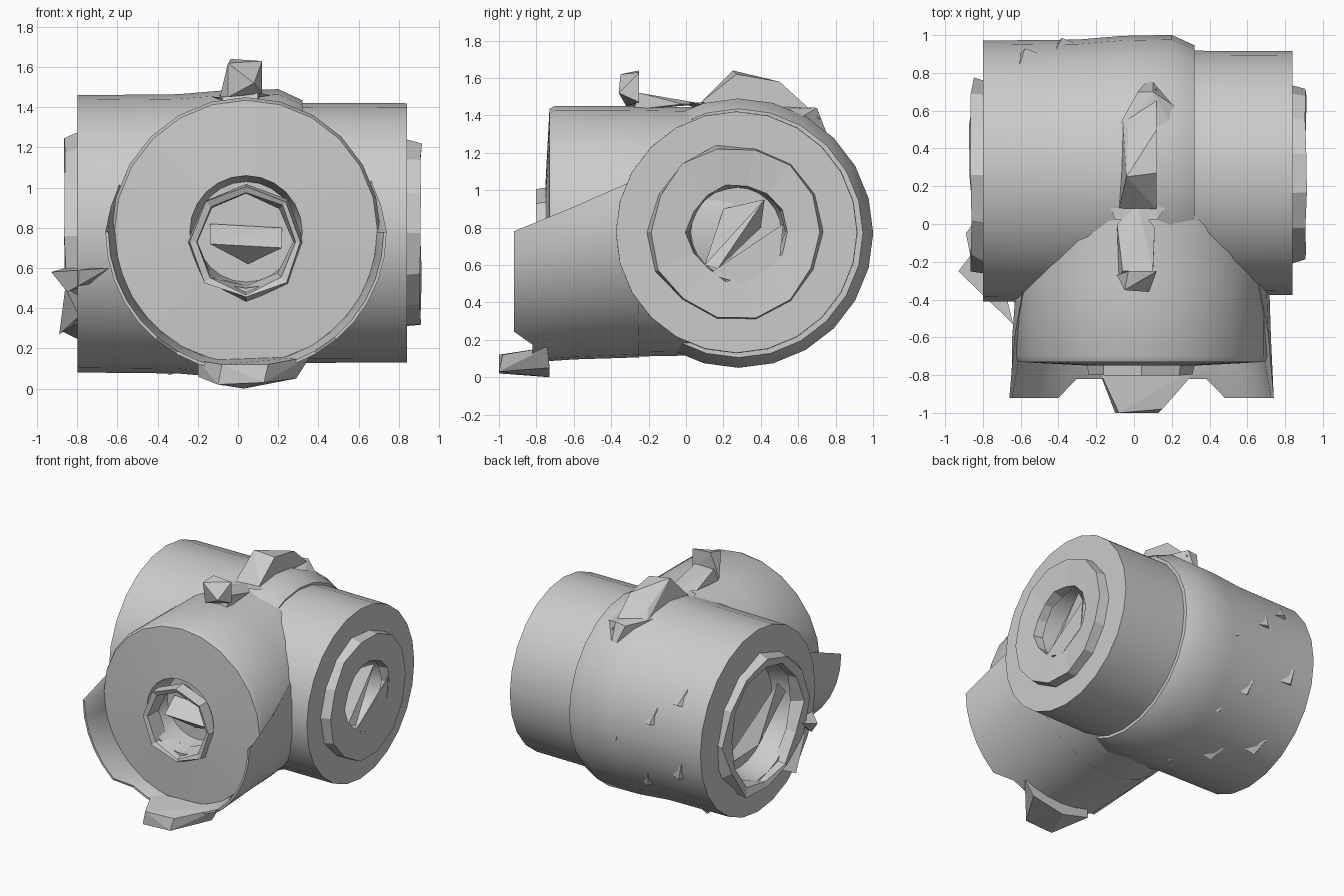
import bpy, bmesh, math, random
from mathutils import Vector

random.seed(4)
old = bpy.data.objects.get("Cube")
if old:
    bpy.data.objects.remove(old, do_unlink=True)

metal = bpy.data.materials.new("plain grey")
metal.use_nodes = True
metal.diffuse_color = (0.6, 0.6, 0.6, 1)
metal.node_tree.nodes["Principled BSDF"].inputs["Base Color"].default_value = (0.6, 0.6, 0.6, 1)


def finish(name, bm, smooth):
    bmesh.ops.recalc_face_normals(bm, faces=bm.faces[:])
    mesh = bpy.data.meshes.new(name)
    bm.to_mesh(mesh)
    bm.free()
    mesh.materials.append(metal)
    obj = bpy.data.objects.new(name, mesh)
    bpy.context.collection.objects.link(obj)
    if smooth:
        bpy.ops.object.select_all(action="DESELECT")
        obj.select_set(True)
        bpy.context.view_layer.objects.active = obj
        bpy.ops.object.shade_smooth_by_angle(angle=math.radians(32))
    return obj


def turned(name, axis, center, profile, sides=24, rough=0.0, ring_only=False):
    """Revolve (distance along axis, radius) points; rough makes ragged rims.
    A ring closes back on its first point, any other shape is capped."""
    bm = bmesh.new()
    rings = []
    for t, r in profile:
        ring = []
        for i in range(sides):
            a = math.tau * i / sides
            rr = r + random.uniform(-rough, rough)
            tt = t + random.uniform(-rough, rough) * 0.4
            u, z = center[0] + rr * math.cos(a), center[1] + rr * math.sin(a)
            ring.append(bm.verts.new((tt, u, z) if axis == "X" else (u, tt, z)))
        rings.append(ring)
    pairs = list(zip(rings, rings[1:]))
    if ring_only:
        pairs.append((rings[-1], rings[0]))
    else:
        bm.faces.new(rings[0])
        bm.faces.new(rings[-1])
    for p, q in pairs:
        for i in range(sides):
            j = (i + 1) % sides
            bm.faces.new((p[i], p[j], q[j], q[i]))
    return finish(name, bm, not ring_only)


def chunk(name, points):
    """Faceted solid wrapped around a few points."""
    bm = bmesh.new()
    for p in points:
        bm.verts.new(p)
    bmesh.ops.convex_hull(bm, input=bm.verts[:])
    loose = [v for v in bm.verts if not v.link_faces]
    bmesh.ops.delete(bm, geom=loose, context="VERTS")
    return finish(name, bm, False)


AXLE = (0.281, 0.77)
SIDE = (0.27, 0.775)
FRONT = (0.04, 0.78)

# Main crosswise drum with its swollen middle, recessed at the right end
turned("main_drum", "X", AXLE,
       [(-0.64, 0.40), (-0.80, 0.45), (-0.80, 0.69), (-0.30, 0.695),
        (-0.06, 0.715), (0.20, 0.72), (0.32, 0.665), (0.32, 0.5)])

# Narrower left drum with a recessed end
turned("left_drum", "X", SIDE,
       [(0.2, 0.648), (0.84, 0.645), (0.84, 0.27), (0.68, 0.24)])

# Raised pad round the left hollow, ragged ring round the right one
turned("left_end_ring", "X", SIDE,
       [(0.83, 0.47), (0.91, 0.455), (0.895, 0.26), (0.83, 0.25)], 14, 0.015, True)
turned("right_end_ring", "X", (0.26, 0.76),
       [(-0.78, 0.52), (-0.86, 0.50), (-0.85, 0.43), (-0.78, 0.42)], 12, 0.035, True)

# Front tube with a slightly domed face and a hollow centre
turned("front_tube", "Y", FRONT,
       [(0.25, 0.66), (-0.3, 0.67), (-0.70, 0.67), (-0.73, 0.655),
        (-0.75, 0.28), (-0.55, 0.25)])

# Eight-sided rim round the front hollow
turned("front_hollow_rim", "Y", (0.04, 0.73),
       [(-0.72, 0.30), (-0.80, 0.28), (-0.79, 0.25), (-0.66, 0.23)], 8, 0.015, True)

# Flared lip wrapping the lower half of the front tube, climbing towards the back
bm = bmesh.new()
rows = []
for i in range(19):
    sweep = 2 * i / 18 - 1
    row = []
    lip = -0.92 if abs(math.sin(sweep * math.pi / 2)) > 0.5 else -0.82
    for r, y, reach in ((0.674, -0.25, 115), (0.685, -0.6, 101), (0.70, lip, 90),
                        (0.685, lip, 90), (0.65, -0.72, 90)):
        a = math.radians(270 + sweep * reach)
        row.append(bm.verts.new((FRONT[0] + r * math.cos(a), y, FRONT[1] + r * math.sin(a))))
    rows.append(row)
for p, q in zip(rows, rows[1:]):
    for k in range(5):
        m = (k + 1) % 5
        bm.faces.new((p[k], p[m], q[m], q[k]))
bm.faces.new(rows[0])
bm.faces.new(rows[-1])
finish("front_lower_lip", bm, True)

# Wedge under the front tube
chunk("front_foot", [(-0.2, -0.73, 0.06), (0.29, -0.73, 0.05), (-0.1, -1.0, 0.02),
                     (0.13, -1.0, 0.03), (0.03, -0.73, 0.0), (-0.08, -1.0, 0.12),
                     (0.15, -0.98, 0.12), (0.36, -0.74, 0.16), (-0.2, -0.74, 0.14)])

# Crest along the top: low saddle, rear peak, front knob and its tail
chunk("top_saddle", [(-0.1, 0.02, 1.45), (0.12, 0.02, 1.47), (-0.05, 0.5, 1.45),
                     (0.32, 0.3, 1.42), (0.25, 0.6, 1.38), (0.1, 0.7, 1.44),
                     (0.02, 0.7, 1.43), (0.1, 0.8, 1.18), (-0.2, 0.3, 1.45)])
chunk("top_rear_peak", [(-0.08, 0.08, 1.45), (0.12, 0.08, 1.47), (-0.04, 0.25, 1.64),
                        (0.12, 0.27, 1.62), (0.12, 0.5, 1.58), (-0.03, 0.5, 1.5),
                        (-0.06, 0.55, 1.43), (0.12, 0.72, 1.38), (0.12, 0.58, 1.45)])
chunk("top_front_knob", [(-0.05, -0.35, 1.62), (0.12, -0.25, 1.63), (-0.03, -0.25, 1.64),
                         (0.08, -0.36, 1.52), (-0.09, -0.27, 1.45), (0.12, -0.25, 1.47),
                         (-0.05, -0.32, 1.45)])
chunk("top_knob_tail", [(-0.06, -0.25, 1.52), (0.1, -0.25, 1.52), (-0.09, 0.0, 1.46),
                        (0.11, -0.02, 1.46), (0.02, 0.1, 1.46), (-0.08, -0.28, 1.43),
                        (0.1, -0.28, 1.43)])

# Fin at the right front corner, a shard below it, and the web at the left corner
chunk("right_corner_fin", [(-0.93, -0.25, 0.58), (-0.85, -0.29, 0.48), (-0.86, -0.16, 0.6),
                           (-0.64, -0.53, 0.6), (-0.72, -0.2, 0.6), (-0.74, -0.36, 0.52)])
chunk("right_ring_shard", [(-0.89, -0.05, 0.27), (-0.80, 0.08, 0.33), (-0.86, -0.2, 0.5),
                           (-0.79, -0.18, 0.55), (-0.79, -0.12, 0.36)])
chunk("left_front_web", [(0.33, -0.15, 1.28), (0.68, -0.5, 0.8), (0.69, -0.68, 0.7),
                         (0.3, -0.2, 0.8), (0.47, -0.25, 1.2), (0.36, -0.63, 1.3)])

# Crooked pieces inside the hollows, and the plate across the left one
chunk("right_hollow_bar", [(-0.84, 0.0, 0.9), (-0.84, 0.1, 1.0), (-0.66, 0.55, 0.45),
                           (-0.66, 0.45, 0.45), (-0.82, 0.3, 0.6)])
chunk("left_hollow_plate", [(x, y, z) for x in (0.89, 0.897)
                            for y, z in ((0.52, 0.82), (0.12, 0.55), (0.3, 0.5), (0.5, 0.62))])
chunk("left_hollow_bar", [(0.85, 0.1, 0.6), (0.87, 0.17, 0.58), (0.85, 0.42, 0.95),
                          (0.68, 0.2, 0.9), (0.7, 0.4, 0.8)])
chunk("front_hollow_bar", [(-0.14, -0.68, 0.72), (0.22, -0.66, 0.70), (-0.14, -0.56, 0.82),
                           (0.22, -0.56, 0.80), (0.05, -0.56, 0.62)])

# Splinters scattered round the back of the main drum
for n in range(9):
    x = -0.62 + 0.25 * (n % 3) + random.uniform(-0.06, 0.06)
    a = math.radians(25 - 15 * n)
    out = Vector((0, math.cos(a), math.sin(a)))
    along = Vector((0, -out.z, out.y))
    base = Vector((x, *AXLE)) + out * 0.68
    chunk("drum_splinter", [base, base + along * 0.13, base + Vector((0.12, 0, 0)),
                            base + out * 0.035 + Vector((0.03, 0, 0))])
